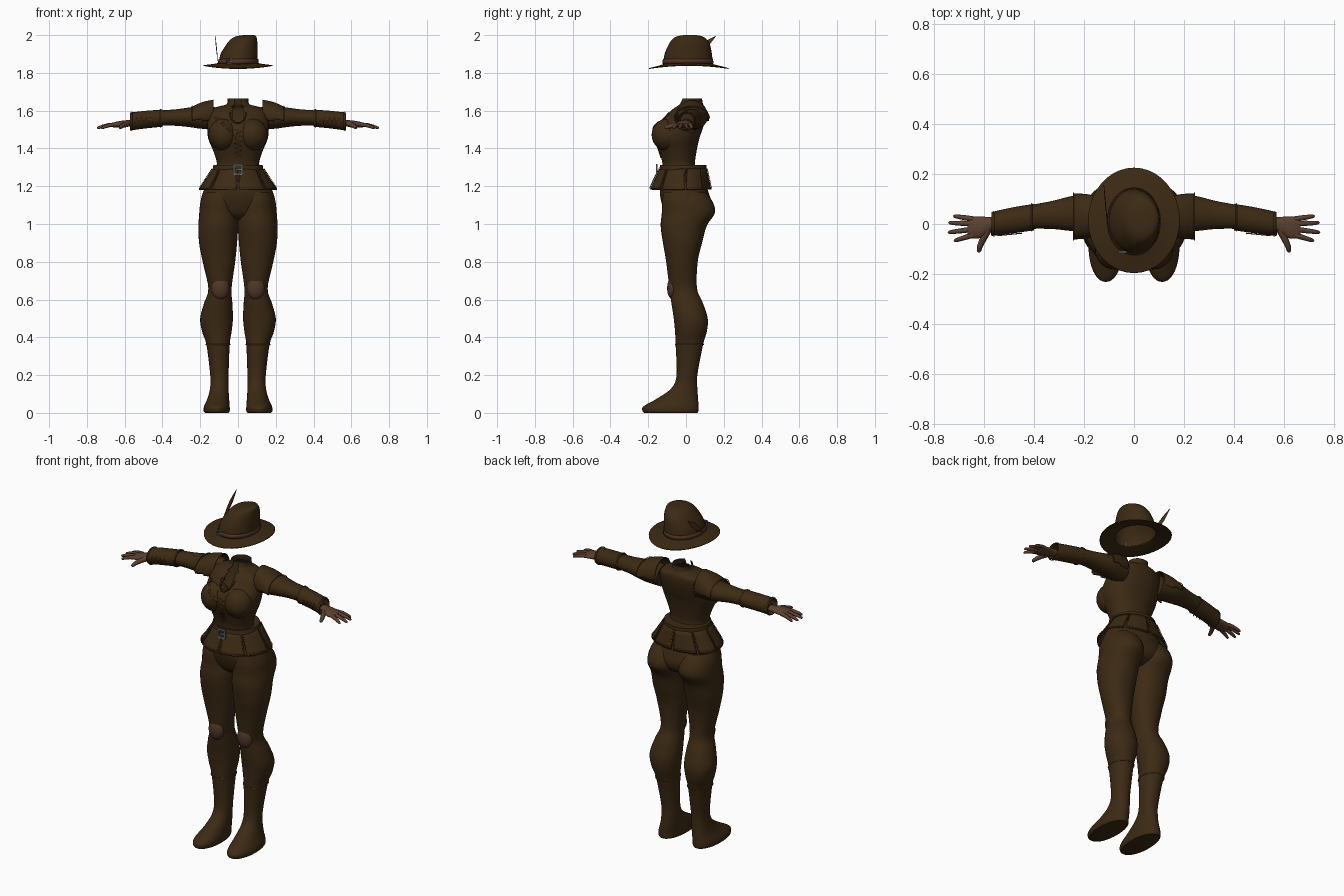
import bpy, bmesh, math
from mathutils import Vector

cube = bpy.data.objects.get("Cube")
if cube:
    bpy.data.objects.remove(cube)


def material(name, rgb, rough=0.8):
    m = bpy.data.materials.new(name)
    m.use_nodes = True
    m.diffuse_color = (*rgb, 1)
    bsdf = m.node_tree.nodes["Principled BSDF"]
    bsdf.inputs["Base Color"].default_value = (*rgb, 1)
    bsdf.inputs["Roughness"].default_value = rough
    return m


CLOTH = material("dark brown cloth", (.045, .023, .007))
SKIN = material("brown skin", (.105, .05, .03))
TRIM = material("orange brown stitching", (.15, .05, .013))
BAND = material("red brown leather", (.085, .032, .015))
PATCH = material("knee leather", (.078, .036, .02))
STEEL = material("grey steel", (.12, .15, .17))
meshes = []


def add_mesh(name, bm, mat, mirror=False, thick=0):
    bmesh.ops.recalc_face_normals(bm, faces=bm.faces)
    me = bpy.data.meshes.new(name)
    bm.to_mesh(me)
    bm.free()
    me.materials.append(mat)
    ob = bpy.data.objects.new(name, me)
    bpy.context.collection.objects.link(ob)
    if thick:
        ob.modifiers.new("thickness", "SOLIDIFY").thickness = thick
    if mirror:
        ob.modifiers.new("mirror", "MIRROR").use_mirror_merge = False
    meshes.append(ob)
    return ob


def ring(axis, row, n=40, power=1.0):
    """Oval at row = (position along axis, min, max, min, max)."""
    t, u0, u1, v0, v1 = row
    pts = []
    for i in range(n):
        a = math.tau * i / n
        c, s = math.cos(a), math.sin(a)
        c, s = (math.copysign(abs(k) ** power, k) for k in (c, s))
        u, v = (u0 + u1 + (u1 - u0) * c) / 2, (v0 + v1 + (v1 - v0) * s) / 2
        pts.append(Vector((u, v, t) if axis == "z" else (t, u, v)))
    return pts


def smooth_rows(rows, steps):
    """Catmull-Rom blend through the given cross-sections."""
    out = []
    for i in range(len(rows) - 1):
        a, b, c, d = (rows[min(max(i + k, 0), len(rows) - 1)] for k in (-1, 0, 1, 2))
        for s in range(steps):
            t = s / steps
            out.append([(2*q + (r-p)*t + (2*p-5*q+4*r-w)*t*t + (3*q-p-3*r+w)*t**3) / 2
                        for p, q, r, w in zip(a, b, c, d)])
    return out + [rows[-1]]


def loft(name, rows, mat, axis="z", caps=(True, True), steps=5, power=1.0,
         mirror=False, thick=0, cut=None, warp=None):
    bm = bmesh.new()
    loops = [[bm.verts.new(p) for p in ring(axis, r, power=power)]
             for r in smooth_rows(rows, steps)]
    for a, b in zip(loops, loops[1:]):
        for i in range(len(a)):
            j = (i + 1) % len(a)
            bm.faces.new((a[i], a[j], b[j], b[i]))
    for use, loop in zip(caps, (loops[0], loops[-1])):
        if use:
            bm.faces.new(loop)
    if cut:
        gone = [f for f in bm.faces if cut(f.calc_center_median())]
        bmesh.ops.delete(bm, geom=gone, context="FACES")
    if warp:
        for v in bm.verts:
            v.co = warp(v.co)
    return add_mesh(name, bm, mat, mirror, thick)


def ball(name, centre, radii, mat, mirror=False):
    bm = bmesh.new()
    bmesh.ops.create_uvsphere(bm, u_segments=24, v_segments=14, radius=1)
    for v in bm.verts:
        v.co = Vector(centre) + Vector(p * r for p, r in zip(v.co, radii))
    return add_mesh(name, bm, mat, mirror)


def tube(name, pts, mat, radius=.0022, radii=None, closed=False):
    cu = bpy.data.curves.new(name, "CURVE")
    cu.dimensions, cu.bevel_depth, cu.use_fill_caps = "3D", radius, True
    cu.bevel_resolution = 2 if radii else 1
    sp = cu.splines.new("POLY")
    sp.points.add(len(pts) - 1)
    for i, p in enumerate(pts):
        sp.points[i].co = (*p, 1)
        sp.points[i].radius = radii[i] if radii else 1
    sp.use_cyclic_u = closed
    sp.use_smooth = True
    cu.materials.append(mat)
    bpy.context.collection.objects.link(bpy.data.objects.new(name, cu))


def buckle(name, x, y, z, w, h, bar):
    bm = bmesh.new()
    parts = [(-w, 0, bar, h), (w, 0, bar, h), (0, h, w, bar), (0, -h, w, bar), (w/3, 0, w*.6, bar)]
    for px, pz, sx, sz in parts:
        new = bmesh.ops.create_cube(bm, size=2)["verts"]
        for v in new:
            v.co = Vector((x + px + v.co.x * sx, y + v.co.y * .004, z + pz + v.co.z * sz))
    add_mesh(name, bm, STEEL)


# Jacket body with an open keyhole neck
def neck_hole(p):
    return p.y < .03 and ((p.x / .036) ** 2 + ((p.z - 1.59) / .05) ** 2 < 1
                          or (abs(p.x) < .022 and p.z > 1.6))


loft("jacket", [(1.28, -.125, .125, -.13, .06), (1.32, -.112, .112, -.125, .048),
                (1.38, -.128, .128, -.14, .055), (1.45, -.157, .157, -.163, .07),
                (1.51, -.163, .163, -.155, .09), (1.56, -.16, .16, -.115, .102),
                (1.6, -.152, .152, -.08, .105), (1.62, -.11, .11, -.055, .1),
                (1.635, -.06, .06, -.035, .09), (1.665, -.055, .055, -.02, .085)],
     CLOTH, caps=(True, False), cut=neck_hole, thick=.004, power=.92)
ball("bust", (.077, -.1, 1.472), (.08, .082, .085), CLOTH, True)

# Sleeves, shoulder caps and cuffs
loft("sleeves", [(.12, -.02, .105, 1.5, 1.62), (.2, -.028, .115, 1.505, 1.625),
                 (.25, -.028, .112, 1.512, 1.618), (.33, -.02, .092, 1.52, 1.607),
                 (.42, -.02, .075, 1.52, 1.6), (.5, -.03, .055, 1.515, 1.585),
                 (.56, -.025, .03, 1.515, 1.555)], CLOTH, "x", mirror=True)
loft("shoulder_caps", [(.13, -.045, .108, 1.49, 1.658), (.19, -.058, .12, 1.49, 1.645),
                       (.242, -.062, .122, 1.49, 1.622)], CLOTH, "x", (False, False),
     mirror=True, thick=.006, cut=lambda p: p.z < 1.55)
loft("cuffs", [(.4, -.025, .081, 1.515, 1.606), (.49, -.038, .066, 1.506, 1.599),
               (.572, -.048, .048, 1.495, 1.59)], CLOTH, "x", (True, False),
     mirror=True, thick=.004)

# Hands
loft("palms", [(.54, -.022, .026, 1.518, 1.55), (.58, -.03, .028, 1.515, 1.55),
               (.615, -.055, .03, 1.512, 1.547), (.65, -.058, .03, 1.51, 1.54),
               (.668, -.05, .022, 1.515, 1.533)], SKIN, "x", mirror=True)
fingers = {"little": (.02, .724, .032), "ring": (.001, .744, .005),
           "middle": (-.021, .746, -.034), "index": (-.044, .722, -.068)}

for side, s in (("left", 1), ("right", -1)):
    for finger, (y0, x1, y1) in fingers.items():
        pts = [(s * (.645 + (x1 - .645) * k), y0 + (y1 - y0) * k, 1.527 - .02 * k * k)
               for k in (0, .4, .75, .95, 1)]
        tube(f"{side}_{finger}_finger", pts, SKIN, .0105, (1.05, 1, .85, .65, .25))
    tube(f"{side}_thumb", [(s * .585, -.02, 1.53), (s * .605, -.06, 1.524), (s * .618, -.09, 1.516),
                           (s * .622, -.108, 1.51), (s * .623, -.114, 1.508)],
         SKIN, .0125, (1.3, 1.1, .9, .7, .25))

    # Stitching on caps and cuffs
    flip = lambda pts: [(s * p[0], p[1], p[2]) for p in pts]
    edge = [p for p in ring("x", (.243, -.065, .125, 1.49, 1.625)) if p.z > 1.55]
    tube(f"{side}_cap_stitching", flip(edge), TRIM)
    for label, row in (("inner", (.41, -.028, .082, 1.512, 1.608)),
                       ("outer", (.562, -.05, .05, 1.494, 1.594))):
        tube(f"{side}_{label}_cuff_stitching", flip(ring("x", row)), TRIM, closed=True)
    lace = [(.45 + .012 * i, -.037 - .0012 * i, 1.55 + (.017 if i % 2 else -.017)) for i in range(9)]
    tube(f"{side}_cuff_lace", flip(lace), TRIM)

# Hips and legs with boots
loft("hips", [(1.27, -.12, .12, -.12, .08), (1.22, -.16, .16, -.132, .1),
              (1.16, -.188, .188, -.138, .122), (1.1, -.198, .198, -.125, .135),
              (1.05, -.17, .17, -.1, .115), (1.02, -.1, .1, -.06, .06)], CLOTH)
loft("legs", [(1.17, .012, .18, -.12, .1), (1.12, .002, .198, -.128, .14),
              (1.06, -.002, .205, -.128, .153), (.99, -.001, .209, -.134, .11),
              (.9, .005, .206, -.122, .085), (.8, .015, .187, -.105, .062),
              (.66, .034, .157, -.088, .058), (.58, .03, .18, -.077, .09),
              (.5, .027, .2, -.065, .115), (.43, .034, .19, -.058, .11),
              (.36, .044, .167, -.055, .09), (.2, .05, .147, -.05, .06),
              (.13, .05, .148, -.078, .06), (.075, .047, .162, -.155, .064),
              (.035, .044, .18, -.225, .066), (.01, .044, .182, -.23, .066),
              (0, .05, .175, -.22, .06)], CLOTH, mirror=True, power=.95)
ball("knee_patches", (.094, -.07, .66), (.047, .03, .06), PATCH, True)
for side, s in (("left", 1), ("right", -1)):
    top = ring("z", (.362, .042, .17, -.058, .094), power=.95)
    tube(f"{side}_boot_stitching", [(s * p.x, p.y, p.z) for p in top], TRIM, closed=True)

# Belt and flared skirt of eight panels
loft("belt", [(1.268, -.138, .138, -.146, .112), (1.312, -.13, .13, -.137, .108)],
     CLOTH, steps=1)
buckle("belt_buckle", 0, -.155, 1.288, .022, .024, .005)


def skirt_point(a, t, out=0.0):
    rx = .134 + .074 * t + out
    front, back = .14 + .05 * t + out, .11 + .024 * t + out
    s = math.sin(a)
    return Vector((rx * math.cos(a), (back if s > 0 else front) * s, 1.295 - .112 * t))


for k in range(8):
    a0 = -math.pi / 2 + k * math.pi / 4
    bm = bmesh.new()
    rows = []
    for j in range(6):
        t = j / 5
        gap = .012 + .02 * t
        rows.append([bm.verts.new(skirt_point(a0 + gap + (math.pi / 4 - 2 * gap) * i / 8, t))
                     for i in range(9)])
    for a, b in zip(rows, rows[1:]):
        for i in range(8):
            bm.faces.new((a[i], a[i + 1], b[i + 1], b[i]))
    add_mesh(f"skirt_panel_{k + 1}", bm, CLOTH, thick=.004)
    lo, hi = a0 + .05, a0 + math.pi / 4 - .05
    path = [skirt_point(lo, j / 5, .003) for j in range(5)]
    path += [skirt_point(lo + (hi - lo) * i / 8, .94, .003) for i in range(9)]
    path += [skirt_point(hi, (4 - j) / 5, .003) for j in range(5)]
    tube(f"skirt_stitching_{k + 1}", path, TRIM, .0015)
tube("belt_strap_tip", [skirt_point(-math.pi / 2, t, .005) for t in (.3, .6, .95)], STEEL, .003)

# Chest stitching, front lacing and neck edge laid onto the jacket
bpy.context.view_layer.update()
graph = bpy.context.evaluated_depsgraph_get()


def on_chest(pts):
    out = []
    for x, z in pts:
        hit, loc, *_ = bpy.context.scene.ray_cast(graph, Vector((x, -1, z)), Vector((0, 1, 0)))
        if hit and loc.y < 0:
            out.append(loc - Vector((0, .003, 0)))
    return out


for i, shift in enumerate((0, .016)):
    tube(f"chest_stitching_{i + 1}", on_chest([(-.125 + .0125 * k + shift, 1.565 - .0115 * k)
                                               for k in range(11)]), TRIM, .0016)
tube("front_lacing", on_chest([(.02 if k % 2 else -.02, 1.5 - .0125 * k) for k in range(13)]), TRIM)
tube("neck_edge", on_chest([(.042 * math.cos(a), 1.59 + .056 * math.sin(a)) for a in
                            (math.pi * (1 + k / 12) for k in range(13))]), CLOTH, .004)

# Hat: drooping brim, leaning crown, band and feather
def droop(p):
    return Vector((p.x, p.y, p.z - .36 * (p.y - .016) ** 2))


loft("hat_brim", [(1.853, -.1, .1, -.118, .138), (1.846, -.14, .14, -.155, .185),
                  (1.841, -.184, .184, -.197, .226)], CLOTH, caps=(False, False),
     thick=.004, warp=droop)
loft("hat_crown", [(1.848, -.104, .104, -.122, .142), (1.9, -.092, .104, -.113, .137),
                   (1.95, -.062, .103, -.092, .127), (1.98, -.036, .1, -.07, .107),
                   (1.994, -.008, .096, -.045, .085), (2, .03, .085, -.012, .055)],
     CLOTH, caps=(False, True))
loft("hat_band", [(1.85, -.108, .108, -.126, .146), (1.874, -.103, .108, -.122, .143)],
     BAND, caps=(False, False), steps=1, thick=.003)
buckle("hat_buckle", -.045, -.113, 1.862, .014, .012, .003)

bm = bmesh.new()
base, tip = Vector((-.108, 0, 1.865)), Vector((-.122, .158, 1.995))
across = Vector((0, -.63, .77))
widths = [.004, .006, .012, .016, .015, .009, .001]
for sign in (1, -1):
    spine = [bm.verts.new(base.lerp(tip, i / 6)) for i in range(7)]
    rim = [bm.verts.new(base.lerp(tip, i / 6) + across * w * sign) for i, w in enumerate(widths)]
    for i in range(6):
        bm.faces.new((spine[i], spine[i + 1], rim[i + 1], rim[i]))
bmesh.ops.remove_doubles(bm, verts=bm.verts, dist=.0005)
add_mesh("feather", bm, BAND, thick=.002)

# Smooth shading with crisp edges
bpy.ops.object.select_all(action="DESELECT")
for ob in meshes:
    ob.select_set(True)
bpy.context.view_layer.objects.active = meshes[0]
bpy.ops.object.shade_smooth_by_angle(angle=math.radians(40))
